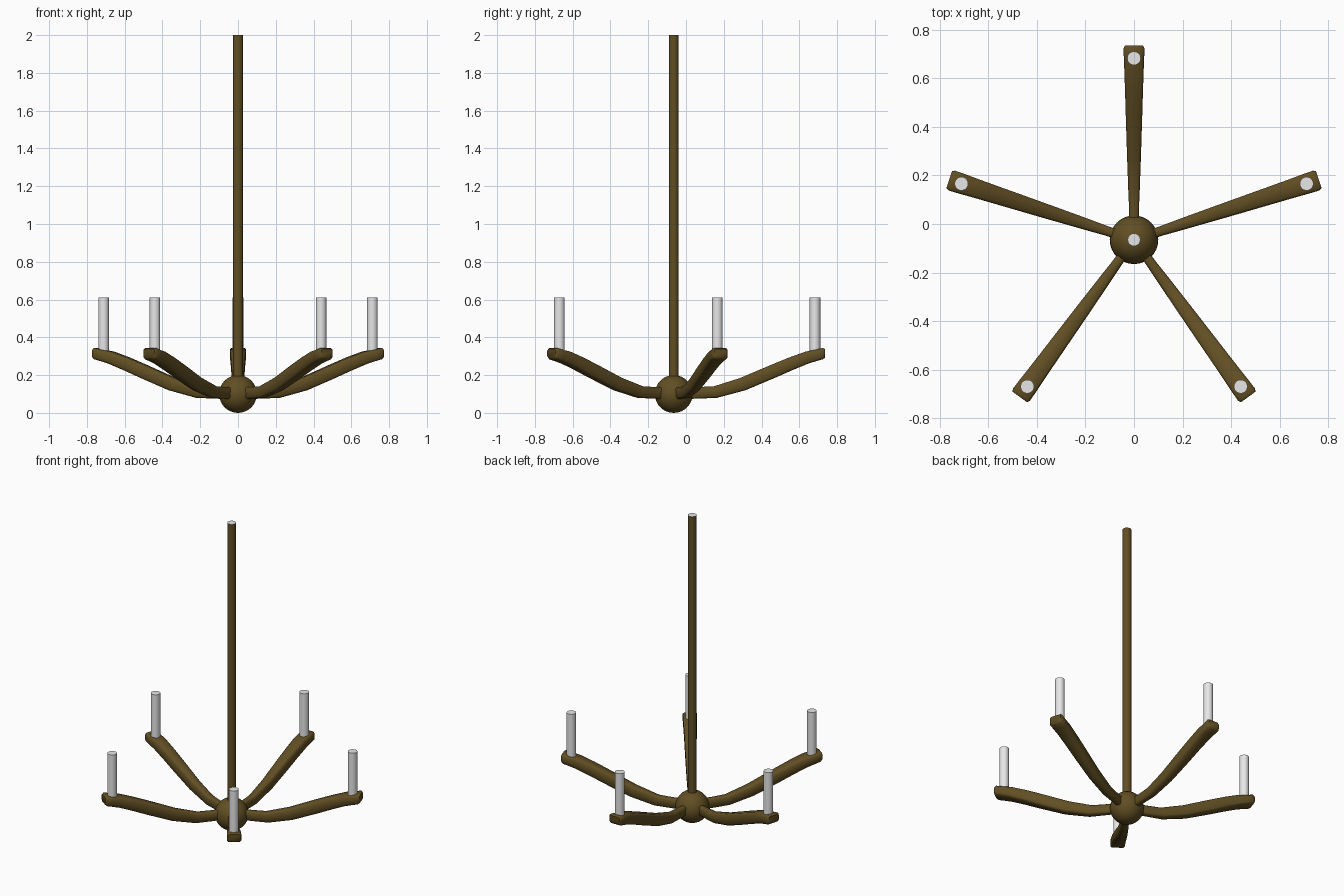
import bpy, bmesh, math
from mathutils import Matrix, Vector

if "Cube" in bpy.data.objects:
    bpy.data.objects.remove(bpy.data.objects["Cube"])

CY = -0.065  # centre line of the fixture in y


def material(name, rgb):
    m = bpy.data.materials.new(name)
    m.diffuse_color = (*rgb, 1)
    m.use_nodes = True
    m.node_tree.nodes["Principled BSDF"].inputs["Base Color"].default_value = m.diffuse_color
    return m


bronze = material("dark_bronze", (0.12, 0.077, 0.017))
white = material("candle_white", (0.8, 0.8, 0.8))


def finish(bm, name, mats, angle=35):
    bmesh.ops.recalc_face_normals(bm, faces=bm.faces)
    me = bpy.data.meshes.new(name)
    bm.to_mesh(me)
    bm.free()
    ob = bpy.data.objects.new(name, me)
    bpy.context.collection.objects.link(ob)
    for m in mats:
        me.materials.append(m)
    bpy.ops.object.select_all(action='DESELECT')
    ob.select_set(True)
    bpy.context.view_layer.objects.active = ob
    bpy.ops.object.shade_smooth_by_angle(angle=math.radians(angle))
    return ob


def cylinder(name, x, y, z0, z1, r, mats):
    bm = bmesh.new()
    bmesh.ops.create_cone(bm, cap_ends=True, segments=32, radius1=r, radius2=r,
                          depth=z1 - z0,
                          matrix=Matrix.Translation((x, y, (z0 + z1) / 2)))
    return bm if mats is None else finish(bm, name, mats)


# hub ball
bm = bmesh.new()
bmesh.ops.create_uvsphere(bm, u_segments=32, v_segments=16, radius=0.1,
                          matrix=Matrix.Translation((0, CY, 0.1)))
finish(bm, "hub_ball", [bronze])

# hanging rod: bronze with a white top cap
bm = cylinder("hanging_rod", 0, CY, 0.1, 2.0, 0.026, None)
bm.normal_update()
for f in bm.faces:
    f.material_index = 1 if f.normal.z > 0.9 else 0
finish(bm, "hanging_rod", [bronze, white])

# arm stations: radius at bottom, radius at top, z bottom, z top, half width
STATIONS = [
    (0.02, 0.02, 0.074, 0.138, 0.019),
    (0.12, 0.12, 0.075, 0.137, 0.020),
    (0.23, 0.21, 0.080, 0.140, 0.024),
    (0.38, 0.35, 0.120, 0.184, 0.029),
    (0.53, 0.51, 0.183, 0.252, 0.034),
    (0.63, 0.61, 0.227, 0.293, 0.037),
    (0.71, 0.70, 0.260, 0.325, 0.040),
    (0.755, 0.745, 0.274, 0.333, 0.042),
    (0.790, 0.790, 0.284, 0.344, 0.043),
    (0.801, 0.801, 0.292, 0.338, 0.037),
]


def section(rb, rt, zb, zt, hw, spin):
    """Rectangle with chamfered corners across the arm."""
    h, c = zt - zb, 0.009
    v, w = c / h, hw - c
    pts = [(-w, 0), (w, 0), (hw, v), (hw, 1 - v),
           (w, 1), (-w, 1), (-hw, 1 - v), (-hw, v)]
    return [Vector((0, CY, 0)) + spin @ Vector((rb + (rt - rb) * t, s, zb + h * t))
            for s, t in pts]


for i in range(5):
    a = math.pi / 2 + i * math.tau / 5
    spin = Matrix.Rotation(a, 3, 'Z')
    # curved arm
    bm = bmesh.new()
    rings = [[bm.verts.new(p) for p in section(*s, spin)] for s in STATIONS]
    for p, q in zip(rings, rings[1:]):
        for k in range(8):
            n = (k + 1) % 8
            bm.faces.new((p[k], p[n], q[n], q[k]))
    bm.faces.new(rings[0])
    bm.faces.new(rings[-1])
    finish(bm, f"arm_{i + 1}", [bronze], 50)
    # candle standing on the arm tip
    cylinder(f"candle_{i + 1}", 0.748 * math.cos(a), CY + 0.748 * math.sin(a),
             0.31, 0.61, 0.028, [white])
